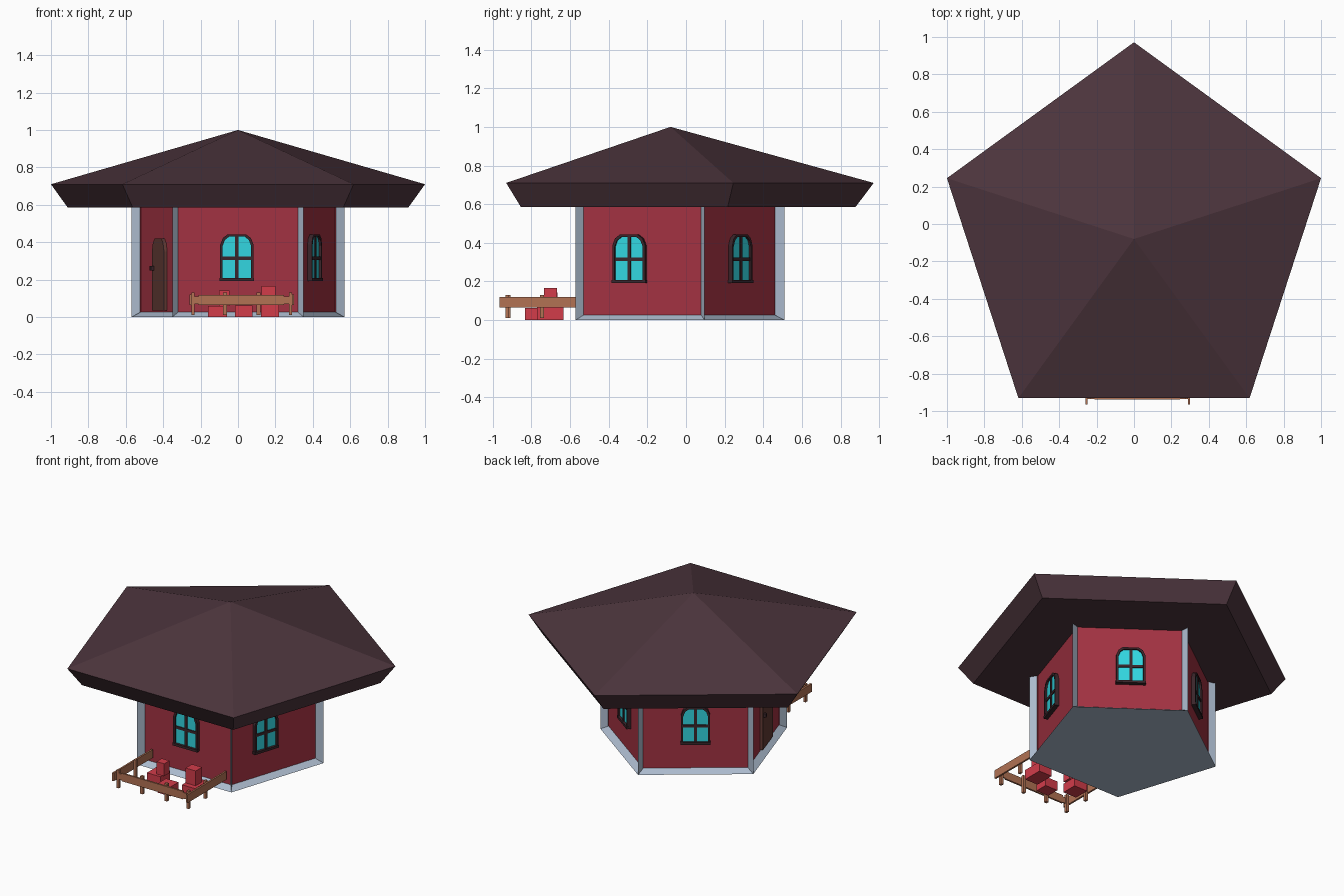
import bpy, bmesh, math
from mathutils import Vector

if "Cube" in bpy.data.objects:
    bpy.data.objects.remove(bpy.data.objects["Cube"])


def material(name, rgb):
    lin = [((c / 255 + 0.055) / 1.055) ** 2.4 for c in rgb]
    m = bpy.data.materials.new(name)
    m.diffuse_color = (*lin, 1)
    m.use_nodes = True
    m.node_tree.nodes["Principled BSDF"].inputs["Base Color"].default_value = m.diffuse_color
    return m


ROOF = material("roof brown", (77, 53, 61))
WALL = material("wall red", (162, 50, 66))
STONE = material("stone grey", (172, 187, 206))
TRIM = material("window trim", (58, 37, 42))
GLASS = material("cyan glass", (50, 214, 225))
DOOR = material("door brown", (98, 58, 52))
WOOD = material("fence wood", (178, 114, 84))
BOX = material("seat red", (210, 60, 74))


def finish(name, bm, *mats):
    bmesh.ops.recalc_face_normals(bm, faces=bm.faces[:])
    me = bpy.data.meshes.new(name)
    bm.to_mesh(me)
    bm.free()
    for m in mats:
        me.materials.append(m)
    ob = bpy.data.objects.new(name, me)
    bpy.context.collection.objects.link(ob)
    return ob


def pentagon(bm, radius, cy, z):
    angles = [math.radians(90 + 72 * i) for i in range(5)]
    return [bm.verts.new((radius * math.cos(a), cy + radius * math.sin(a), z)) for a in angles]


def bridge(bm, lower, upper):
    return [bm.faces.new((lower[i], lower[(i + 1) % 5], upper[(i + 1) % 5], upper[i]))
            for i in range(5)]


def box(name, x0, x1, y0, y1, z0, z1, mat):
    bm = bmesh.new()
    bmesh.ops.create_cube(bm, size=1)
    for v in bm.verts:
        v.co = ((x0 + x1) / 2 + v.co.x * (x1 - x0),
                (y0 + y1) / 2 + v.co.y * (y1 - y0),
                (z0 + z1) / 2 + v.co.z * (z1 - z0))
    return finish(name, bm, mat)


# Roof: five sided pyramid with a sloping fascia and flat underside
bm = bmesh.new()
low = pentagon(bm, 0.957, -0.08, 0.585)
rim = pentagon(bm, 1.0515, -0.08, 0.71)
apex = bm.verts.new((0, -0.08, 1.0))
bridge(bm, low, rim)
bm.faces.new(low)
for i in range(5):
    bm.faces.new((rim[i], rim[(i + 1) % 5], apex))
finish("roof", bm, ROOF)

# House body: grey frame with recessed red wall panels
BODY_Y, RADIUS, DEPTH = -0.088, 0.598, 0.042
PANEL = RADIUS * math.cos(math.radians(36)) - DEPTH
bm = bmesh.new()
low = pentagon(bm, RADIUS, BODY_Y, 0)
top = pentagon(bm, RADIUS, BODY_Y, 0.63)
sides = bridge(bm, low, top)
bm.faces.new(low)
bm.faces.new(top)
bmesh.ops.recalc_face_normals(bm, faces=bm.faces[:])
bmesh.ops.inset_individual(bm, faces=sides, thickness=0.037, depth=-DEPTH)
for f in sides:
    f.material_index = 1
finish("house_body", bm, STONE, WALL)


def wall_part(name, angle, pts, d0, d1, mat):
    """Extrude a (sideways, height) outline out of the wall panel facing angle."""
    a = math.radians(angle)
    n = Vector((math.cos(a), math.sin(a), 0))
    t = Vector((-math.sin(a), math.cos(a), 0))
    base = Vector((0, BODY_Y, 0)) + n * PANEL
    bm = bmesh.new()
    f = bm.faces.new([bm.verts.new(base + t * u + n * d0 + Vector((0, 0, z))) for u, z in pts])
    new = bmesh.ops.extrude_face_region(bm, geom=[f])["geom"]
    bmesh.ops.translate(bm, vec=n * (d1 - d0),
                        verts=[g for g in new if isinstance(g, bmesh.types.BMVert)])
    return finish(name, bm, mat)


def arch(u, half, z0, z1, rise):
    """Flat-topped arch outline, from bottom left over the top to bottom right."""
    left = [(-half, z0), (-half, z1 - rise), (-half * 0.84, z1 - rise * 0.35), (-half * 0.55, z1)]
    return [(u + x, z) for x, z in left] + [(u - x, z) for x, z in reversed(left)]


def rect(u0, u1, z0, z1):
    return [(u0, z0), (u1, z0), (u1, z1), (u0, z1)]


# Windows on four walls
for label, angle, u in (("front", -90, -0.006), ("right", -18, -0.068),
                        ("back_right", 54, 0.005), ("back_left", 126, 0.0)):
    outer = arch(u, 0.089, 0.2, 0.442, 0.055)
    inner = arch(u, 0.076, 0.2, 0.43, 0.05)
    wall_part(label + "_window_surround", angle, outer + inner[::-1], -0.01, 0.024, TRIM)
    wall_part(label + "_window_glass", angle, arch(u, 0.08, 0.2, 0.434, 0.05), -0.01, 0.012, GLASS)
    wall_part(label + "_window_sill", angle, rect(u - 0.092, u + 0.092, 0.192, 0.208), -0.01, 0.028, TRIM)
    wall_part(label + "_window_mullion", angle, rect(u - 0.009, u + 0.009, 0.2, 0.435), -0.01, 0.019, TRIM)
    wall_part(label + "_window_crossbar", angle, rect(u - 0.08, u + 0.08, 0.305, 0.323), -0.01, 0.018, TRIM)

# Arched door on the left wall
wall_part("door", 198, arch(0.03, 0.105, 0.034, 0.42, 0.07), -0.01, 0.018, DOOR)
wall_part("door_handle", 198, rect(-0.062, -0.042, 0.25, 0.272), 0.01, 0.035, TRIM)

# Fence around the front yard
box("front_rail", -0.21, 0.245, -0.937, -0.925, 0.065, 0.118, WOOD)
for i, x in enumerate((-0.07, 0.11)):
    box("front_fence_post_%d" % i, x - 0.01, x + 0.01, -0.926, -0.907, 0.012, 0.13, WOOD)
for label, x, s in (("left", -0.26, 1), ("right", 0.3, -1)):
    x0, x1 = sorted((x, x + s * 0.012))
    box(label + "_rail", x0, x1, -0.965, -0.55, 0.065, 0.12, WOOD)
    p0, p1 = sorted((x + s * 0.011, x + s * 0.028))
    for i, y in enumerate((-0.925, -0.745)):
        box("%s_fence_post_%d" % (label, i), p0, p1, y - 0.01, y + 0.01, 0.01, 0.13, WOOD)
# thin ties join the front rail to the side rails at the corners
box("left_corner_tie", -0.25, -0.21, -0.935, -0.927, 0.07, 0.11, WOOD)
box("right_corner_tie", 0.245, 0.29, -0.935, -0.927, 0.07, 0.11, WOOD)

# Stacked garden seats in the yard
box("left_seat_base", -0.16, -0.06, -0.74, -0.635, 0, 0.06, BOX)
box("left_seat_top", -0.102, -0.045, -0.72, -0.665, 0.06, 0.143, BOX)
box("low_stool", -0.015, 0.078, -0.832, -0.745, 0, 0.062, BOX)
box("right_seat_base", 0.122, 0.22, -0.77, -0.635, 0, 0.066, BOX)
box("right_seat_top", 0.125, 0.2, -0.735, -0.668, 0.066, 0.166, BOX)
